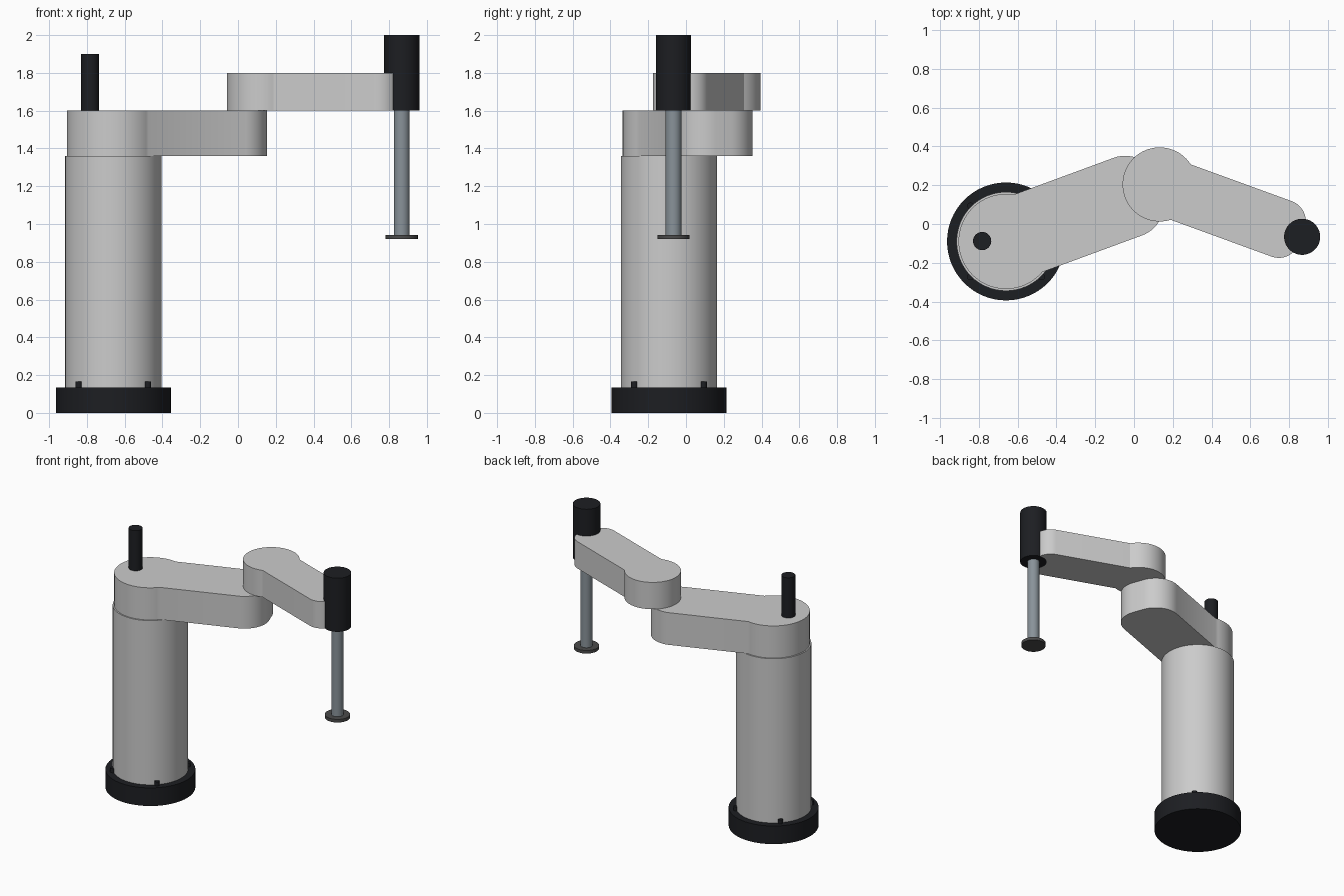
import bpy, bmesh
from math import sin, cos, asin, pi, radians

if "Cube" in bpy.data.objects:
    bpy.data.objects.remove(bpy.data.objects["Cube"])

def material(name, rgb):
    m = bpy.data.materials.new(name)
    m.diffuse_color = (*rgb, 1)
    m.use_nodes = True
    m.node_tree.nodes["Principled BSDF"].inputs["Base Color"].default_value = m.diffuse_color
    return m

BLACK = material("black", (0.012, 0.013, 0.016))
STEEL = material("steel", (0.25, 0.29, 0.32))
DARK = material("dark_grey", (0.07, 0.07, 0.07))

def finish(obj, mat):
    if mat:
        obj.data.materials.append(mat)
    bpy.ops.object.select_all(action='DESELECT')
    obj.select_set(True)
    bpy.context.view_layer.objects.active = obj
    bpy.ops.object.shade_smooth_by_angle(angle=radians(30))
    return obj

def cylinder(name, xy, r, z0, z1, mat=None, sides=64):
    bpy.ops.mesh.primitive_cylinder_add(vertices=sides, radius=r, depth=z1 - z0,
                                        location=(*xy, (z0 + z1) / 2))
    obj = bpy.context.object
    obj.name = name
    return finish(obj, mat)

def arc(cx, cy, r, a0, a1, n):
    return [(cx + r * cos(a0 + (a1 - a0) * i / n),
             cy + r * sin(a0 + (a1 - a0) * i / n)) for i in range(n + 1)]

def arm(name, pivot, angle, disc_r, half, length, fillet, z0, z1):
    """Round joint disc running into a narrower slab with rounded end corners."""
    a = asin(half / disc_r)
    c = length - fillet
    outline = (arc(0, 0, disc_r, a, 2 * pi - a, 48)
               + arc(c, -half + fillet, fillet, -pi / 2, 0, 14)
               + arc(c, half - fillet, fillet, 0, pi / 2, 14))
    bm = bmesh.new()
    face = bm.faces.new([bm.verts.new((x, y, 0)) for x, y in outline])
    top = bmesh.ops.extrude_face_region(bm, geom=[face])["geom"]
    bmesh.ops.translate(bm, vec=(0, 0, z1 - z0),
                        verts=[v for v in top if isinstance(v, bmesh.types.BMVert)])
    bmesh.ops.recalc_face_normals(bm, faces=bm.faces[:])
    mesh = bpy.data.meshes.new(name)
    bm.to_mesh(mesh)
    bm.free()
    obj = bpy.data.objects.new(name, mesh)
    bpy.context.collection.objects.link(obj)
    obj.location = (*pivot, z0)
    obj.rotation_euler.z = angle
    return finish(obj, None)

SHOULDER = (-0.66, -0.09)
ELBOW = (0.132, 0.204)
TOOL = (0.867, -0.066)

# Base, column and the four mounting bolts
cylinder("base", SHOULDER, 0.304, 0, 0.135, BLACK)
cylinder("column", SHOULDER, 0.255, 0.135, 1.36)
for i in range(4):
    t = pi / 4 + i * pi / 2
    pos = (SHOULDER[0] + 0.259 * cos(t), SHOULDER[1] + 0.259 * sin(t))
    cylinder(f"base_bolt_{i + 1}", pos, 0.017, 0.135, 0.165, BLACK, 24)

# Two arm links
arm("lower_arm", SHOULDER, radians(20.2), 0.245, 0.213, 0.84, 0.17, 1.36, 1.6)
arm("upper_arm", ELBOW, radians(-20), 0.191, 0.152, 0.78, 0.11, 1.6, 1.8)

# Cable post on the shoulder
cylinder("cable_post", (-0.783, -0.088), 0.047, 1.6, 1.9, BLACK, 32)

# Tool spindle
cylinder("spindle_housing", TOOL, 0.093, 1.6, 2.0, BLACK)
cylinder("spindle_rod", TOOL, 0.042, 0.943, 1.6, STEEL, 40)
cylinder("tool_flange", TOOL, 0.085, 0.92, 0.943, DARK, 48)
